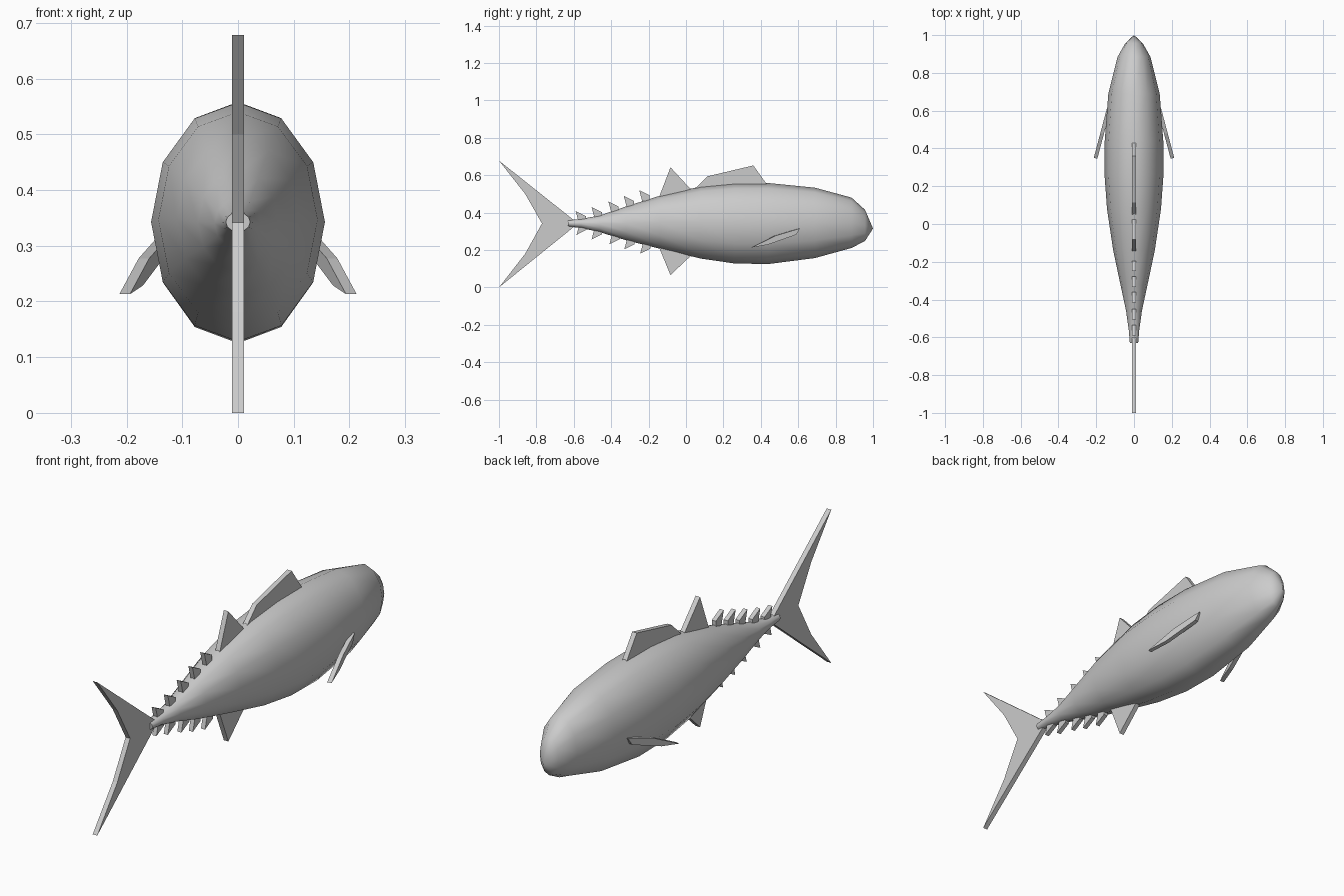
import bpy, bmesh, math
from mathutils import Vector

if "Cube" in bpy.data.objects:
    bpy.data.objects.remove(bpy.data.objects["Cube"])

grey = bpy.data.materials.new("fish grey")
grey.diffuse_color = (0.6, 0.6, 0.6, 1)
grey.use_nodes = True
grey.node_tree.nodes["Principled BSDF"].inputs["Base Color"].default_value = grey.diffuse_color


def finish(bm, name):
    bmesh.ops.recalc_face_normals(bm, faces=bm.faces[:])
    me = bpy.data.meshes.new(name)
    bm.to_mesh(me)
    bm.free()
    me.materials.append(grey)
    ob = bpy.data.objects.new(name, me)
    bpy.context.collection.objects.link(ob)
    return ob


def slab(name, pts, offset):
    """Flat outline pushed along an offset to make a fin plate."""
    bm = bmesh.new()
    off = Vector(offset)
    a = [bm.verts.new(p) for p in pts]
    b = [bm.verts.new(Vector(p) + off) for p in pts]
    bm.faces.new(a)
    bm.faces.new(b[::-1])
    n = len(a)
    for i in range(n):
        j = (i + 1) % n
        bm.faces.new((a[i], b[i], b[j], a[j]))
    return finish(bm, name)


def mid_fin(name, outline, t=0.011):
    return slab(name, [(-t, y, z) for y, z in outline], (2 * t, 0, 0))


# Body: twelve-sided elliptical rings (y, half width, top, bottom)
RINGS = [(-0.63, 0.022, 0.36, 0.325), (-0.56, 0.028, 0.366, 0.318),
         (-0.46, 0.042, 0.385, 0.295), (-0.32, 0.072, 0.433, 0.252),
         (-0.14, 0.110, 0.490, 0.207), (0.08, 0.143, 0.540, 0.154),
         (0.26, 0.156, 0.557, 0.128), (0.44, 0.155, 0.558, 0.125),
         (0.69, 0.136, 0.533, 0.157), (0.885, 0.087, 0.480, 0.211),
         (0.957, 0.046, 0.415, 0.248)]
SIDES = 12
bm = bmesh.new()
loops = []
for y, w, top, bot in RINGS:
    c, h = (top + bot) / 2, (top - bot) / 2
    loops.append([bm.verts.new((w * math.sin(a), y, c + h * math.cos(a)))
                  for a in (2 * math.pi * k / SIDES for k in range(SIDES))])
nose = bm.verts.new((0, 1.0, 0.315))
for r, s in zip(loops, loops[1:]):
    for k in range(SIDES):
        m = (k + 1) % SIDES
        bm.faces.new((r[k], r[m], s[m], s[k]))
for k in range(SIDES):
    bm.faces.new((loops[-1][k], loops[-1][(k + 1) % SIDES], nose))
for f in bm.faces:
    f.smooth = True
bm.faces.new(loops[0])
finish(bm, "body")

# Tail fin: forked crescent, split into two lobes
mid_fin("tail_fin_upper", [(-1, 0.678), (-0.86, 0.5), (-0.77, 0.342),
                           (-0.60, 0.342), (-0.60, 0.36)])
mid_fin("tail_fin_lower", [(-1, 0.0), (-0.86, 0.18), (-0.77, 0.342),
                           (-0.60, 0.342), (-0.60, 0.323)])

# Back and belly fins
mid_fin("first_dorsal_fin", [(0.44, 0.54), (0.36, 0.652), (0.115, 0.594),
                             (0.045, 0.525), (0.25, 0.52)])
mid_fin("second_dorsal_fin", [(0.025, 0.525), (-0.083, 0.642), (-0.145, 0.48)])
mid_fin("anal_fin", [(0.025, 0.168), (-0.083, 0.066), (-0.145, 0.216)])

# Finlets: a row above and a row below the tail stem
UPPER = [(-0.59, 0.408), (-0.505, 0.43), (-0.415, 0.46), (-0.333, 0.49), (-0.25, 0.52)]
LOWER = [(-0.585, 0.281), (-0.505, 0.256), (-0.41, 0.23), (-0.33, 0.203), (-0.245, 0.18)]
for row, tips, s in (("upper", UPPER, 1), ("lower", LOWER, -1)):
    for i, (y, z) in enumerate(tips):
        mid_fin(f"{row}_finlet_{i + 1}",
                [(y, z), (y + 0.055, z - s * 0.028), (y + 0.055, z - s * 0.055),
                 (y + 0.016, z - s * 0.06)], 0.010)

# Pectoral fins: slim plates sweeping back, out and down
PECTORAL = [(0.61, 0.316), (0.48, 0.277), (0.35, 0.213), (0.44, 0.229), (0.59, 0.282)]
for side, s in (("right", 1), ("left", -1)):
    slab(f"{side}_pectoral_fin",
         [(s * (0.213 - (y - 0.35) * 0.265), y, z) for y, z in PECTORAL],
         (-s * 0.019, -0.004, 0.0))
